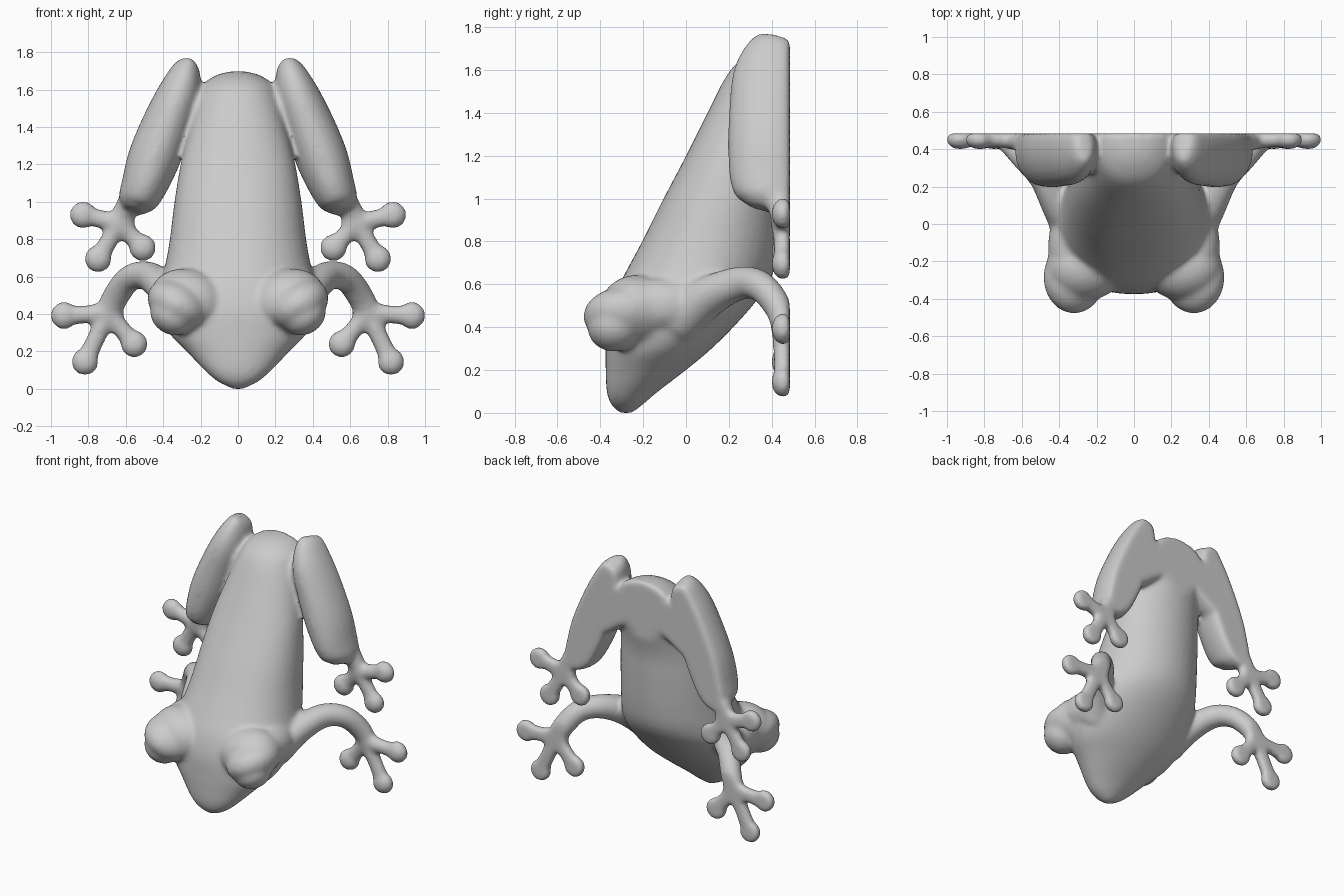
import bpy, bmesh, math
from mathutils import Vector, Matrix

if "Cube" in bpy.data.objects:
    bpy.data.objects.remove(bpy.data.objects["Cube"])

WALL = 0.485          # flat plane the frog clings to
bm = bmesh.new()


def smooth_path(pts, n=4):
    """Catmull-Rom interpolation of tuples of any length."""
    v = [Vector(p) for p in pts]
    out = []
    for i in range(len(v) - 1):
        a, b, c, d = v[max(i - 1, 0)], v[i], v[i + 1], v[min(i + 2, len(v) - 1)]
        for k in range(n):
            t = k / n
            out.append(0.5 * (2 * b + (c - a) * t + (2 * a - 5 * b + 4 * c - d) * t ** 2
                              + (3 * b - a - 3 * c + d) * t ** 3))
    return out + [v[-1]]


def loft(rings):
    """Closed skin through rings of points."""
    vs = [[bm.verts.new(p) for p in r] for r in rings]
    n = len(vs[0])
    for r, q in zip(vs, vs[1:]):
        for i in range(n):
            bm.faces.new((r[i], r[(i + 1) % n], q[(i + 1) % n], q[i]))
    bm.faces.new(vs[0])
    bm.faces.new(vs[-1][::-1])


def limb(pts, side, n=4):
    """Tube along (x, y, z, half width, half depth) points."""
    path = smooth_path(pts, n)
    pos = [Vector((p[0] * side, p[1], p[2])) for p in path]
    rings = []
    for i, p in enumerate(path):
        t = (pos[min(i + 1, len(pos) - 1)] - pos[max(i - 1, 0)]).normalized()
        u = t.cross(Vector((0, 1, 0))).normalized()
        w = u.cross(t)
        rings.append([pos[i] + u * p[3] * math.cos(a) + w * p[4] * math.sin(a)
                      for a in (k * math.tau / 20 for k in range(20))])
    loft(rings)


def ball(c, r, tilt=0.0):
    m = Matrix.Translation(c) @ Matrix.Rotation(tilt, 4, 'Y') @ Matrix.Diagonal((*r, 1))
    bmesh.ops.create_uvsphere(bm, u_segments=24, v_segments=16, radius=1, matrix=m)


def foot(palm, tips, side):
    """Palm with slim toes ending in round pads."""
    px, pz = palm
    ball((px * side, 0.45, pz), (0.085, 0.055, 0.08))
    for x, z in tips:
        mx, mz = (px + x) / 2, (pz + z) / 2
        limb([(px, 0.45, pz, 0.06, 0.05), (mx, 0.452, mz, 0.049, 0.045),
              (x, 0.455, z, 0.056, 0.045)], side)
        ball((x * side, 0.452, z), (0.074, 0.054, 0.074))


# Torso and head: (z, front y, back y, half width)
torso = [(0.0, -0.31, -0.25, 0.03), (0.04, -0.35, -0.2, 0.11), (0.1, -0.37, -0.13, 0.18),
         (0.2, -0.375, 0.0, 0.275), (0.3, -0.375, 0.12, 0.37), (0.42, -0.37, 0.24, 0.415),
         (0.55, -0.335, 0.35, 0.42), (0.66, -0.28, 0.41, 0.39), (0.8, -0.205, 0.435, 0.365),
         (1.0, -0.105, 0.45, 0.34), (1.2, 0.0, 0.465, 0.307), (1.4, 0.1, 0.52, 0.257),
         (1.55, 0.175, 0.6, 0.22), (1.63, 0.235, 0.62, 0.185), (1.68, 0.32, 0.58, 0.11),
         (1.698, 0.39, 0.54, 0.03)]
rings = []
for z, f, b, w in smooth_path(torso):
    ring = []
    for k in range(40):
        a = k * math.tau / 40
        c, s = math.cos(a), math.sin(a)
        e = 0.92 if s < 0 else 1.0    # front slightly boxier than the belly
        ring.append(Vector((math.copysign(abs(c) ** e, c) * w,
                            (f + b) / 2 + math.copysign(abs(s) ** e, s) * (b - f) / 2, z)))
    rings.append(ring)
loft(rings)

for s in (1, -1):
    # Brow bump, its blend into the head, eyeball and ridge behind it
    ball((0.32 * s, -0.285, 0.45), (0.175, 0.195, 0.125), -0.5 * s)
    ball((0.26 * s, -0.23, 0.47), (0.215, 0.18, 0.17), -0.3 * s)
    ball((0.35 * s, -0.335, 0.395), (0.125, 0.125, 0.105), -0.5 * s)
    ball((0.34 * s, -0.12, 0.5), (0.12, 0.23, 0.13))
    # Folded hind leg, ankle and foot
    limb([(0.26, 0.43, 1.75, 0.035, 0.08), (0.275, 0.42, 1.71, 0.075, 0.13),
          (0.315, 0.4, 1.58, 0.115, 0.18), (0.385, 0.39, 1.4, 0.135, 0.19),
          (0.45, 0.385, 1.23, 0.14, 0.19), (0.505, 0.385, 1.08, 0.122, 0.18),
          (0.545, 0.38, 0.995, 0.1, 0.145), (0.56, 0.37, 0.95, 0.05, 0.09)], s)
    limb([(0.55, 0.43, 1.06, 0.06, 0.07), (0.6, 0.44, 0.97, 0.058, 0.06),
          (0.635, 0.45, 0.89, 0.06, 0.05)], s)
    foot((0.635, 0.885), [(0.828, 0.93), (0.748, 0.695), (0.51, 0.755)], s)
    # Hip joining thigh to pelvis
    limb([(0.03, 0.42, 1.53, 0.1, 0.1), (0.18, 0.41, 1.49, 0.14, 0.14),
          (0.27, 0.41, 1.42, 0.14, 0.13), (0.36, 0.42, 1.3, 0.09, 0.1)], s)
    # Bent front leg with foot
    limb([(0.32, -0.04, 0.43, 0.11, 0.12), (0.40, 0.1, 0.54, 0.09, 0.1),
          (0.485, 0.25, 0.605, 0.079, 0.079), (0.58, 0.35, 0.59, 0.072, 0.072),
          (0.65, 0.425, 0.5, 0.072, 0.065), (0.69, 0.45, 0.42, 0.068, 0.055)], s)
    foot((0.695, 0.405), [(0.93, 0.392), (0.818, 0.145), (0.555, 0.24)], s)

# Press everything flat against the wall plane
for v in bm.verts:
    v.co.y = min(v.co.y, WALL)
bmesh.ops.recalc_face_normals(bm, faces=bm.faces)
mesh = bpy.data.meshes.new("frog_body")
bm.to_mesh(mesh)
bm.free()
frog = bpy.data.objects.new("frog_body", mesh)
bpy.context.collection.objects.link(frog)

# Fuse the parts into one soft skin
rem = frog.modifiers.new("fuse", 'REMESH')
rem.mode = 'VOXEL'
rem.voxel_size = 0.014
sm = frog.modifiers.new("soften", 'SMOOTH')
sm.factor = 0.5
sm.iterations = 12
dg = bpy.context.evaluated_depsgraph_get()
skin = bpy.data.meshes.new_from_object(frog.evaluated_get(dg))
frog.modifiers.clear()
frog.data = skin

bpy.context.view_layer.objects.active = frog
frog.select_set(True)
bpy.ops.object.shade_smooth_by_angle(angle=math.radians(50))
